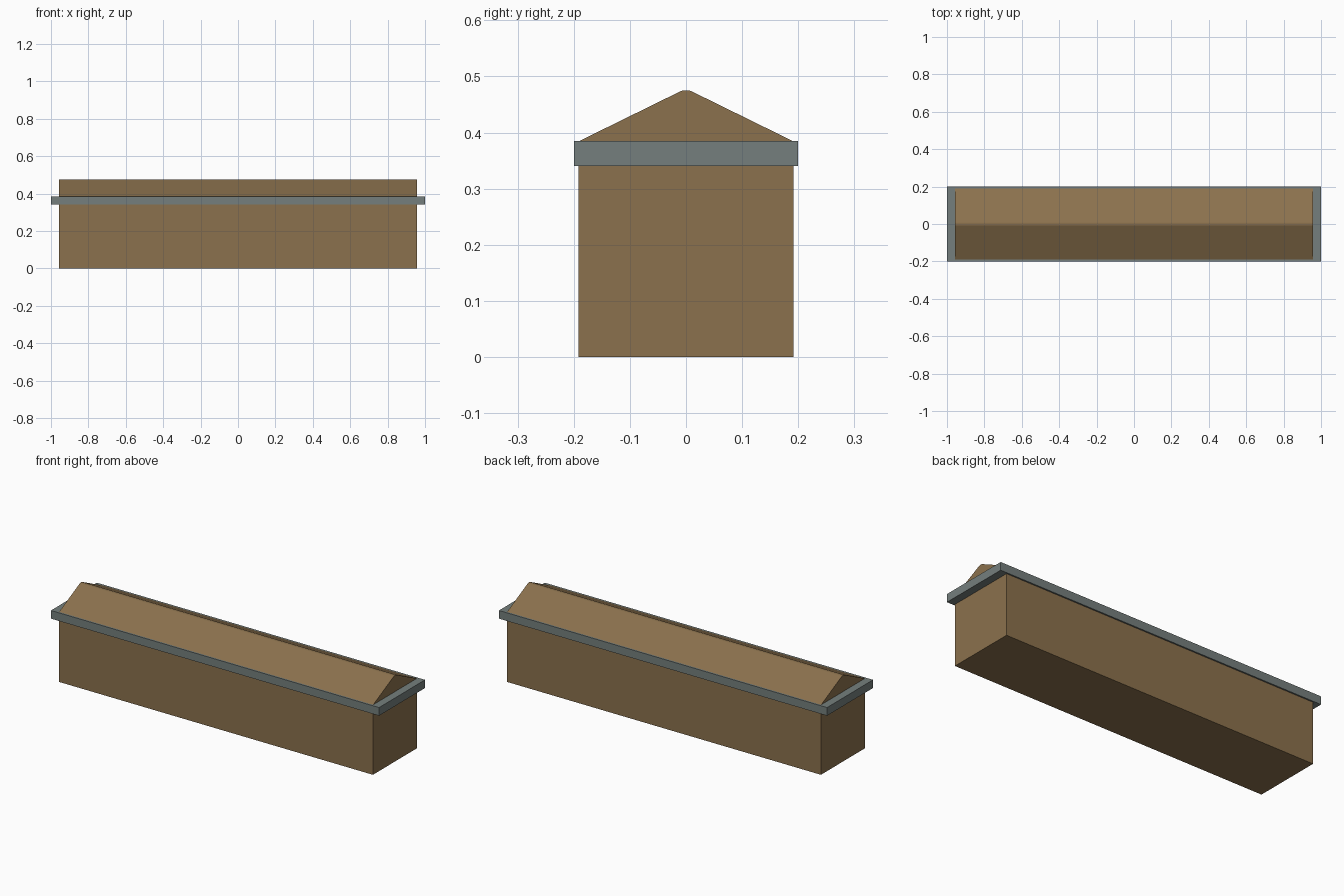
import bpy

if "Cube" in bpy.data.objects:
    bpy.data.objects.remove(bpy.data.objects["Cube"])


def material(name, rgb):
    mat = bpy.data.materials.new(name)
    mat.diffuse_color = (*rgb, 1.0)
    mat.use_nodes = True
    mat.node_tree.nodes["Principled BSDF"].inputs["Base Color"].default_value = mat.diffuse_color
    return mat


BROWN = material("warm brown", (0.258, 0.165, 0.074))
GREY = material("slate grey", (0.178, 0.212, 0.205))


def extrude_x(name, profile, half_length, mat):
    """Closed solid from a counter-clockwise (y, z) profile run along x."""
    n = len(profile)
    verts = [(x, y, z) for x in (-half_length, half_length) for y, z in profile]
    faces = [(i, (i + 1) % n, n + (i + 1) % n, n + i) for i in range(n)]
    faces = [f[::-1] for f in faces]
    faces += [tuple(reversed(range(n))), tuple(range(n, 2 * n))]
    faces = [f[::-1] if k < n else f for k, f in enumerate(faces)]
    mesh = bpy.data.meshes.new(name)
    mesh.from_pydata(verts, [], faces)
    mesh.materials.append(mat)
    obj = bpy.data.objects.new(name, mesh)
    bpy.context.collection.objects.link(obj)
    # Make every face point outwards
    bpy.context.view_layer.objects.active = obj
    obj.select_set(True)
    bpy.ops.object.mode_set(mode="EDIT")
    bpy.ops.mesh.select_all(action="SELECT")
    bpy.ops.mesh.normals_make_consistent(inside=False)
    bpy.ops.object.mode_set(mode="OBJECT")
    obj.select_set(False)
    return obj


def rect(half_width, z0, z1):
    return [(-half_width, z0), (half_width, z0), (half_width, z1), (-half_width, z1)]


# Long box body
extrude_x("body", rect(0.192, 0.0, 0.34), 0.957, BROWN)

# Overhanging flat rim
extrude_x("rim", rect(0.2, 0.34, 0.385), 1.0, GREY)

# Gabled top with a slightly blunted ridge
half = [(0.19, 0.385), (0.01, 0.4735), (0.005, 0.475)]
roof = half + [(-y, z) for y, z in reversed(half)]
extrude_x("gabled_top", roof, 0.957, BROWN)
